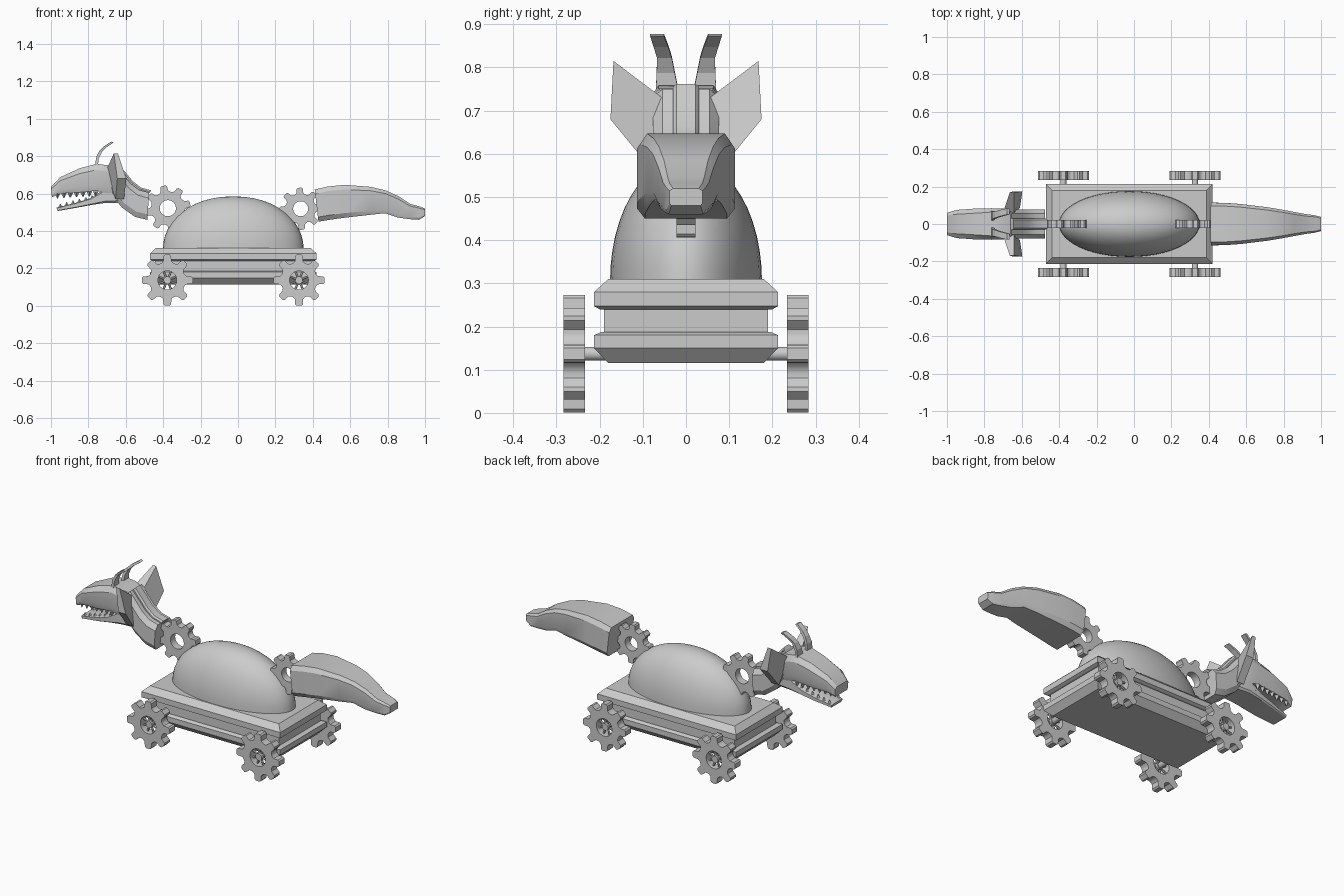
import bpy, bmesh, math
from mathutils import Vector

if "Cube" in bpy.data.objects:
    bpy.data.objects.remove(bpy.data.objects["Cube"])


def finish(name, bm, smooth=None):
    bmesh.ops.recalc_face_normals(bm, faces=bm.faces)
    me = bpy.data.meshes.new(name)
    bm.to_mesh(me)
    bm.free()
    ob = bpy.data.objects.new(name, me)
    bpy.context.collection.objects.link(ob)
    if smooth:
        bpy.ops.object.select_all(action='DESELECT')
        ob.select_set(True)
        bpy.context.view_layer.objects.active = ob
        bpy.ops.object.shade_smooth_by_angle(angle=math.radians(smooth))
    return ob


def skin(name, rings, smooth=None):
    """Closed skin over rings of equal point count, capped at both ends."""
    bm = bmesh.new()
    vs = [[bm.verts.new(p) for p in r] for r in rings]
    n = len(rings[0])
    for a, b in zip(vs, vs[1:]):
        for i in range(n):
            j = (i + 1) % n
            bm.faces.new((a[i], a[j], b[j], b[i]))
    bm.faces.new(vs[0])
    bm.faces.new(vs[-1])
    return finish(name, bm, smooth)


def body_loft(name, sections, c=0.14, smooth=25):
    """Octagonal sections: top x,z / bottom x,z / half widths top, middle, bottom."""
    rings = []
    for xt, zt, xb, zb, wt, wm, wb in sections:
        half = [(0, wt), (c, wm), (1 - c, wm), (1, wb)]
        pts = [(t, w) for t, w in half] + [(t, -w) for t, w in reversed(half)]
        rings.append([(xt + (xb - xt) * t, w, zt + (zb - zt) * t) for t, w in pts])
    return skin(name, rings, smooth)


def slab(name, levels, cx=-0.025):
    return skin(name, [[(cx - hx, -hy, z), (cx + hx, -hy, z), (cx + hx, hy, z), (cx - hx, hy, z)]
                       for z, hx, hy in levels])


def gear(name, x, y, z, tip, root, hole, thick, turn=0.0, teeth=8):
    """Flat toothed ring standing in the xz plane."""
    prof = [(-.5, root * .96), (-.38, root * .98), (-.27, root * 1.04), (-.2, tip * .95), (-.12, tip),
            (.12, tip), (.2, tip * .95), (.27, root * 1.04), (.38, root * .98)]
    step = 2 * math.pi / teeth
    polar = [((k + f) * step + turn, r) for k in range(teeth) for f, r in prof]
    bm = bmesh.new()
    loops = []
    for inner, dy in ((0, -1), (0, 1), (1, 1), (1, -1)):
        loops.append([bm.verts.new((x + (hole if inner else r) * math.cos(a), y + dy * thick / 2,
                                    z + (hole if inner else r) * math.sin(a))) for a, r in polar])
    n = len(polar)
    for k in range(4):
        a, b = loops[k], loops[(k + 1) % 4]
        for i in range(n):
            j = (i + 1) % n
            bm.faces.new((a[i], a[j], b[j], b[i]))
    return finish(name, bm, 25)


def rod(name, p, q, r1, r2=None, sides=16):
    p, q = Vector(p), Vector(q)
    d = q - p
    bm = bmesh.new()
    bmesh.ops.create_cone(bm, cap_ends=True, segments=sides, radius1=r1,
                          radius2=r1 if r2 is None else r2, depth=d.length)
    bmesh.ops.transform(bm, matrix=d.to_track_quat('Z', 'Y').to_matrix().to_4x4(), verts=bm.verts)
    bmesh.ops.translate(bm, vec=(p + q) / 2, verts=bm.verts)
    return finish(name, bm, 40 if sides > 8 else None)


# Chassis: two chamfered slabs around a narrower core
slab("chassis_top", [(.24, .43, .2), (.247, .445, .213), (.28, .445, .213), (.31, .413, .18)])
slab("chassis_core", [(.18, .42, .19), (.25, .42, .19)])
slab("chassis_bottom", [(.115, .413, .18), (.15, .445, .213), (.18, .445, .213), (.187, .43, .197)])

# Domed back shell
N, rings = 48, []
for k in range(13):
    t = k / 12 * math.pi / 2 * .985
    r, h = math.cos(t) ** .93, math.sin(t)
    rings.append([(-.025 + .376 * r * math.cos(2 * math.pi * i / N),
                   .176 * r * math.sin(2 * math.pi * i / N), .305 + .28 * h) for i in range(N)])
skin("shell", rings, 35)

# Wheels with hubs and spokes, and axles
for end, wx in (("front", -.378), ("rear", .326)):
    rod(end + "_axle", (wx, -.262, .137), (wx, .262, .137), .016)
    for side, s in (("left", -1), ("right", 1)):
        wy = s * .259
        gear(f"{end}_{side}_wheel", wx, wy, .137, .137, .1, .05, .05)
        rod(f"{end}_{side}_hub", (wx, wy - .018, .137), (wx, wy + .018, .137), .02)
        for k in range(8):
            a = (k + .5) * math.pi / 4
            rod(f"{end}_{side}_spoke", (wx, wy, .137),
                (wx + .054 * math.cos(a), wy, .137 + .054 * math.sin(a)), .006, sides=6)

# Joint gears for neck and tail
gear("neck_gear", -.375, 0, .522, .122, .092, .043, .044, .2)
gear("tail_gear", .335, 0, .519, .113, .083, .04, .044, .05)

# Tail
body_loft("tail", [
    (.41, .622, .43, .45, .097, .114, .095), (.48, .638, .49, .46, .096, .113, .095),
    (.57, .647, .57, .471, .09, .107, .09), (.71, .636, .71, .487, .075, .09, .08),
    (.79, .617, .785, .495, .063, .077, .07), (.86, .585, .855, .472, .051, .064, .058),
    (.92, .545, .92, .463, .042, .053, .047), (.97, .532, .968, .46, .038, .046, .04),
    (1.0, .52, 1.0, .48, .03, .038, .034)])

# Neck and its crest
neck = [(-.475, .605, -.485, .46), (-.53, .62, -.55, .475), (-.575, .655, -.62, .525),
        (-.612, .7, -.675, .59), (-.655, .75, -.71, .65)]
body_loft("neck", [p + (.055, .077, .06) for p in neck], .2)
body_loft("neck_crest", [(xt + .012, zt + .012, xt - .03, zt - .04, .022, .03, .03)
                         for xt, zt, _, _ in neck])

# Head: upper skull and open lower jaw
body_loft("skull", [
    (-1.0, .637, -.995, .58, .045, .06, .055), (-.95, .688, -.95, .6, .052, .075, .066),
    (-.845, .736, -.845, .607, .058, .083, .075), (-.755, .759, -.755, .615, .064, .083, .075),
    (-.7, .752, -.7, .6, .064, .083, .07), (-.65, .735, -.66, .58, .05, .07, .06)], .22)
body_loft("lower_jaw", [
    (-.97, .525, -.965, .507, .04, .05, .044), (-.87, .55, -.86, .525, .055, .065, .058),
    (-.79, .575, -.78, .54, .06, .07, .062), (-.72, .62, -.71, .55, .062, .072, .064),
    (-.65, .64, -.63, .55, .055, .066, .056)])

# Teeth along both jaws, and ears and horns mirrored across y
ear = [(-.702, .055, .73), (-.664, .168, .815), (-.645, .175, .68), (-.655, .085, .57)]
depth = (.06, .022, .048, .045)
horn = [(-.757, .043, .74, .027), (-.752, .047, .79, .021), (-.735, .05, .825, .017),
        (-.71, .058, .85, .017), (-.672, .067, .876, .016)]
for side, s in (("left", -1), ("right", 1)):
    for k in range(7):
        x, w = -.965 + k * .034, .052 + .003 * k
        rod(side + "_upper_tooth", (x, s * w, .6 + .002 * k), (x, s * w, .575 + .002 * k), .015, .002, 4)
        x, w = x + .015, .042 + .003 * k
        z = .523 + .0088 * k
        rod(side + "_lower_tooth", (x, s * w, z), (x, s * w, z + .022), .012, .002, 4)
    skin(side + "_ear", [[(x, s * y, z) for x, y, z in ear],
                         [(x + d, s * y, z) for (x, y, z), d in zip(ear, depth)]])
    skin(side + "_horn", [[(x - .007, s * (y - w), z + .002), (x - .007, s * (y + w), z + .002),
                           (x + .007, s * (y + w), z - .003), (x + .007, s * (y - w), z - .003)]
                          for x, y, z, w in horn])
